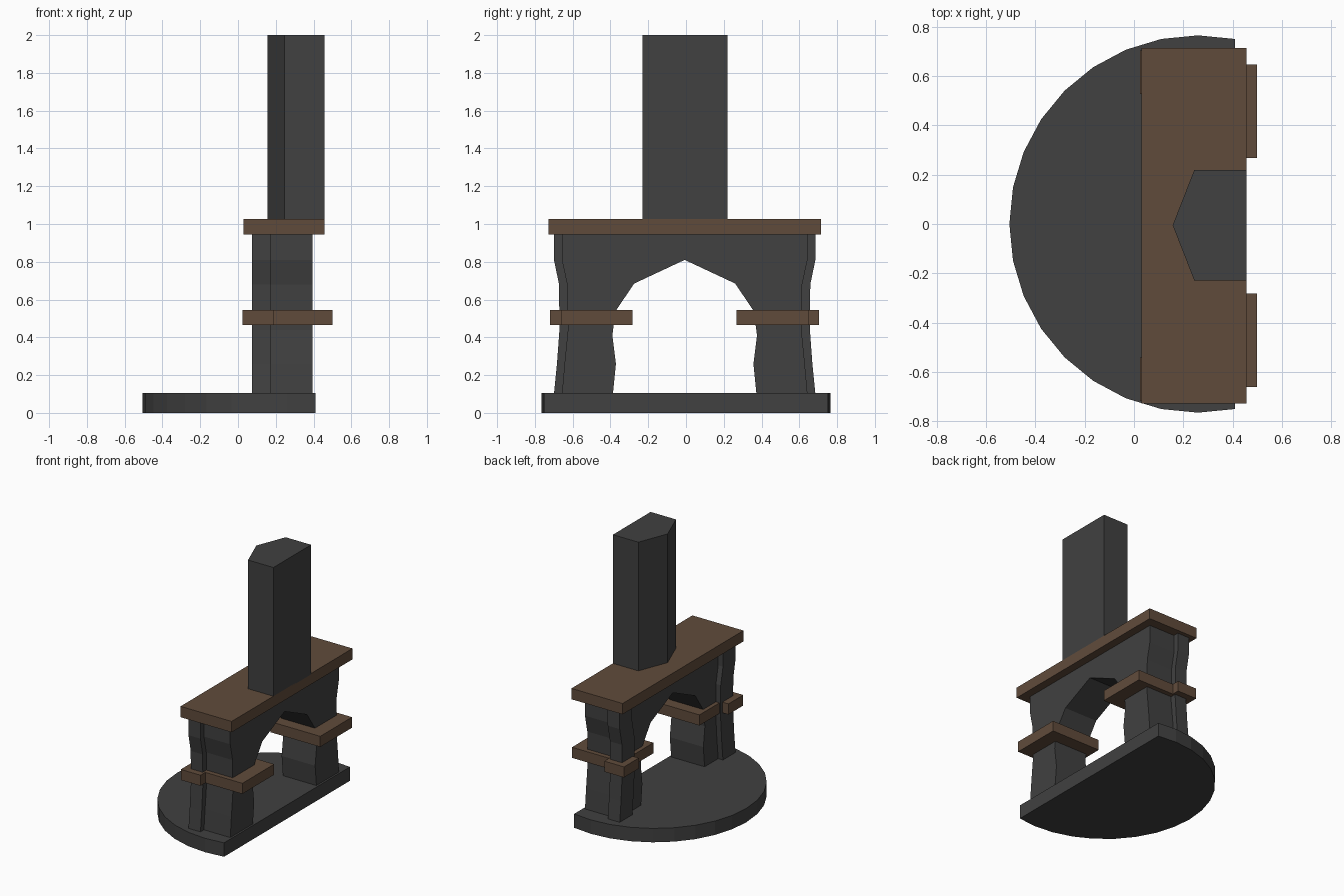
import bpy, bmesh, math

if "Cube" in bpy.data.objects:
    bpy.data.objects.remove(bpy.data.objects["Cube"])


def material(name, rgb):
    m = bpy.data.materials.new(name)
    m.diffuse_color = (*rgb, 1)
    m.use_nodes = True
    m.node_tree.nodes["Principled BSDF"].inputs["Base Color"].default_value = m.diffuse_color
    return m


STONE = material("dark stone", (0.052, 0.052, 0.052))
WOOD = material("brown wood", (0.118, 0.071, 0.044))
CY = -0.007  # the fireplace sits slightly off the hearth centre


def prism(name, points, direction, mat):
    """Extrude a closed 3D outline along a direction."""
    bm = bmesh.new()
    face = bm.faces.new([bm.verts.new(p) for p in points])
    ext = bmesh.ops.extrude_face_region(bm, geom=[face])
    top = [v for v in ext["geom"] if isinstance(v, bmesh.types.BMVert)]
    bmesh.ops.translate(bm, vec=direction, verts=top)
    bmesh.ops.recalc_face_normals(bm, faces=bm.faces)
    me = bpy.data.meshes.new(name)
    bm.to_mesh(me)
    bm.free()
    me.materials.append(mat)
    ob = bpy.data.objects.new(name, me)
    bpy.context.collection.objects.link(ob)
    return ob


def box(name, x0, x1, y0, y1, z0, z1, mat):
    return prism(name, [(x0, y0, z0), (x1, y0, z0), (x1, y1, z0), (x0, y1, z0)],
                 (0, 0, z1 - z0), mat)


# Hearth: part of a 32-sided disc, cut flat at the back
R = 0.766
hearth = [(0.26 + R * math.cos(math.radians(11.25 * i)),
           R * math.sin(math.radians(11.25 * i)), 0) for i in range(7, 26)]
prism("hearth", hearth, (0, 0, 0.105), STONE)

# Surround: two waisted legs joined by a faceted arch
inner = [(0.38, 0.10), (0.364, 0.26), (0.383, 0.41), (0.375, 0.47),
         (0.362, 0.545), (0.267, 0.685)]
outer = [(0.65, 0.95), (0.65, 0.81), (0.622, 0.68), (0.618, 0.44),
         (0.636, 0.26), (0.65, 0.10)]
half = inner[::-1] + outer[::-1]
arch = [(0, 0.81)] + inner[::-1] + outer[::-1]
arch += [(-y, z) for y, z in outer[::-1][::-1]] + [(-y, z) for y, z in inner]
prism("arch_surround", [(0.115, y + CY, z) for y, z in arch], (0.28, 0, 0), STONE)

# Corner posts and side shelves, mirrored left and right
post_edge = [(0.692, 0.10), (0.676, 0.26), (0.663, 0.44), (0.665, 0.68),
             (0.692, 0.81), (0.692, 0.95)]
post = post_edge + [(y - 0.15, z) for y, z in post_edge[::-1]]
for side, s in (("left", -1), ("right", 1)):
    prism("corner_post_" + side, [(0.075, s * y + CY, z) for y, z in post],
          (0.1, 0, 0), STONE)
    # Shelf: one L-stepped slab with a block around the post
    plan = [(0.5, 0.275), (0.5, 0.655), (0.19, 0.655), (0.19, 0.712),
            (0.025, 0.712), (0.025, 0.535), (0.085, 0.535), (0.085, 0.275)]
    prism("side_shelf_" + side, [(x, s * y + CY, 0.465) for x, y in plan],
          (0, 0, 0.08), WOOD)

# Mantel
box("mantel", 0.03, 0.457, -0.722 + CY, 0.722 + CY, 0.945, 1.027, WOOD)

# Chimney: pentagonal column
chimney = [(0.457, -0.225), (0.457, 0.225), (0.245, 0.225), (0.157, 0), (0.245, -0.225)]
prism("chimney", [(x, y + CY + 0.002, 1.02) for x, y in chimney], (0, 0, 0.98), STONE)
